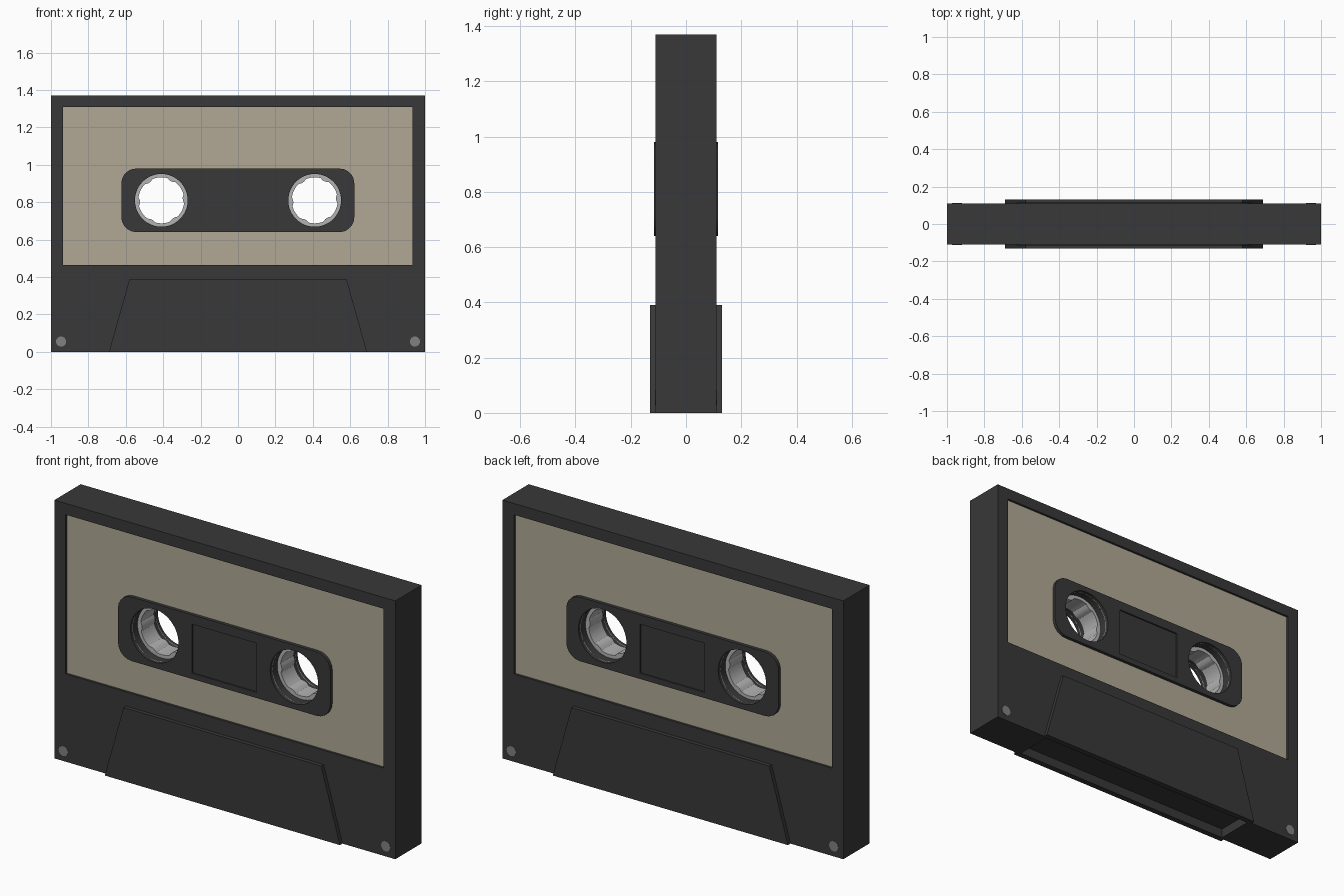
import bpy, bmesh
from math import sin, cos, pi, radians

if "Cube" in bpy.data.objects:
    bpy.data.objects.remove(bpy.data.objects["Cube"])


def material(name, r, g, b):
    m = bpy.data.materials.new(name)
    m.diffuse_color = (r, g, b, 1)
    m.use_nodes = True
    m.node_tree.nodes["Principled BSDF"].inputs["Base Color"].default_value = m.diffuse_color
    return m


DARK = material("dark_plastic", 0.04, 0.04, 0.04)
BEIGE = material("label_paper", 0.44, 0.395, 0.30)
GREY = material("hub_grey", 0.45, 0.45, 0.45)
STEEL = material("screw_grey", 0.22, 0.22, 0.22)


def finish(name, bm, mat=None):
    bmesh.ops.recalc_face_normals(bm, faces=bm.faces)
    me = bpy.data.meshes.new(name)
    bm.to_mesh(me)
    bm.free()
    ob = bpy.data.objects.new(name, me)
    bpy.context.collection.objects.link(ob)
    if mat:
        me.materials.append(mat)
    return ob


def prism(name, outline, y0, y1, mat=None):
    """Extrude an (x, z) outline from y0 to y1."""
    bm = bmesh.new()
    f = bm.faces.new([bm.verts.new((x, y0, z)) for x, z in outline])
    ext = bmesh.ops.extrude_face_region(bm, geom=[f])["geom"]
    verts = [g for g in ext if isinstance(g, bmesh.types.BMVert)]
    bmesh.ops.translate(bm, verts=verts, vec=(0, y1 - y0, 0))
    return finish(name, bm, mat)


def rect(x0, x1, z0, z1):
    return [(x0, z0), (x1, z0), (x1, z1), (x0, z1)]


def circle(cx, cz, r, n):
    return [(cx + r * cos(2 * pi * i / n), cz + r * sin(2 * pi * i / n)) for i in range(n)]


def rounded(x0, x1, z0, z1, r, seg=5):
    pts = []
    for k, (cx, cz) in enumerate([(x1 - r, z1 - r), (x0 + r, z1 - r), (x0 + r, z0 + r), (x1 - r, z0 + r)]):
        for i in range(seg + 1):
            a = (k + i / seg) * pi / 2
            pts.append((cx + r * cos(a), cz + r * sin(a)))
    return pts


def smooth(ob):
    bpy.ops.object.select_all(action="DESELECT")
    ob.select_set(True)
    bpy.context.view_layer.objects.active = ob
    bpy.ops.object.shade_smooth_by_angle(angle=radians(30))


def cut(ob, cutters):
    bpy.context.view_layer.objects.active = ob
    for c in cutters:
        m = ob.modifiers.new("cut", "BOOLEAN")
        m.operation, m.solver, m.object = "DIFFERENCE", "EXACT", c
        bpy.ops.object.modifier_apply(modifier=m.name)


HUBS = [(-0.41, 0.81), (0.41, 0.81)]
LABEL = (-0.935, 0.932, 0.465, 1.31)

# cutters
holes = [prism("hole_cutter", circle(x, z, 0.141, 48), -0.3, 0.3) for x, z in HUBS]
recesses = [prism("label_cutter", rect(*LABEL), s * 0.095, s * 0.3) for s in (-1, 1)]
windows = [prism("window_cutter", rect(-0.19, 0.19, 0.67, 0.93), s * 0.107, s * 0.3) for s in (-1, 1)]
slot = prism("slot_cutter", rect(-0.67, 0.67, -0.1, 0.05), -0.1, 0.1)

# main shell with label recesses, reel holes and the tape opening underneath
body = prism("shell", rect(-1, 1, 0, 1.37), -0.11, 0.11, DARK)
cut(body, recesses + holes + [slot])

# parts repeated on the front and back
for s, side in ((-1, "front"), (1, "back")):
    label = prism(side + "_label", rect(*LABEL), s * 0.094, s * 0.098, BEIGE)
    cut(label, holes)
    plate = prism(side + "_window_plate", rounded(-0.624, 0.622, 0.64, 0.98, 0.08),
                  s * 0.094, s * 0.115, DARK)
    cut(plate, holes + windows)
    # raised tape-head section
    prism(side + "_head_block", [(-0.69, 0), (0.69, 0), (0.58, 0.39), (-0.58, 0.39)],
          s * 0.11, s * 0.131, DARK)
    # corner screws
    for x, end in ((-0.946, "left"), (0.946, "right")):
        smooth(prism(f"{side}_{end}_screw", circle(x, 0.055, 0.027, 24), s * 0.1, s * 0.113, STEEL))

# toothed reel hubs
N = 48
for (cx, cz), end in zip(HUBS, ("left", "right")):
    bm = bmesh.new()
    rings = []
    for y in (-0.055, 0.055):
        outer, inner = [], []
        for i in range(N):
            a = 2 * pi * i / N
            ri = 0.115 if i % 8 in (0, 1) else 0.123
            outer.append(bm.verts.new((cx + 0.142 * cos(a), y, cz + 0.142 * sin(a))))
            inner.append(bm.verts.new((cx + ri * cos(a), y, cz + ri * sin(a))))
        rings.append((outer, inner))
    (o0, i0), (o1, i1) = rings
    for p, q in ((o0, i0), (i0, i1), (i1, o1), (o1, o0)):
        for i in range(N):
            j = (i + 1) % N
            bm.faces.new((p[i], p[j], q[j], q[i]))
    smooth(finish(end + "_reel_hub", bm, GREY))

# remove the cutters
for c in holes + recesses + windows + [slot]:
    bpy.data.objects.remove(c)
